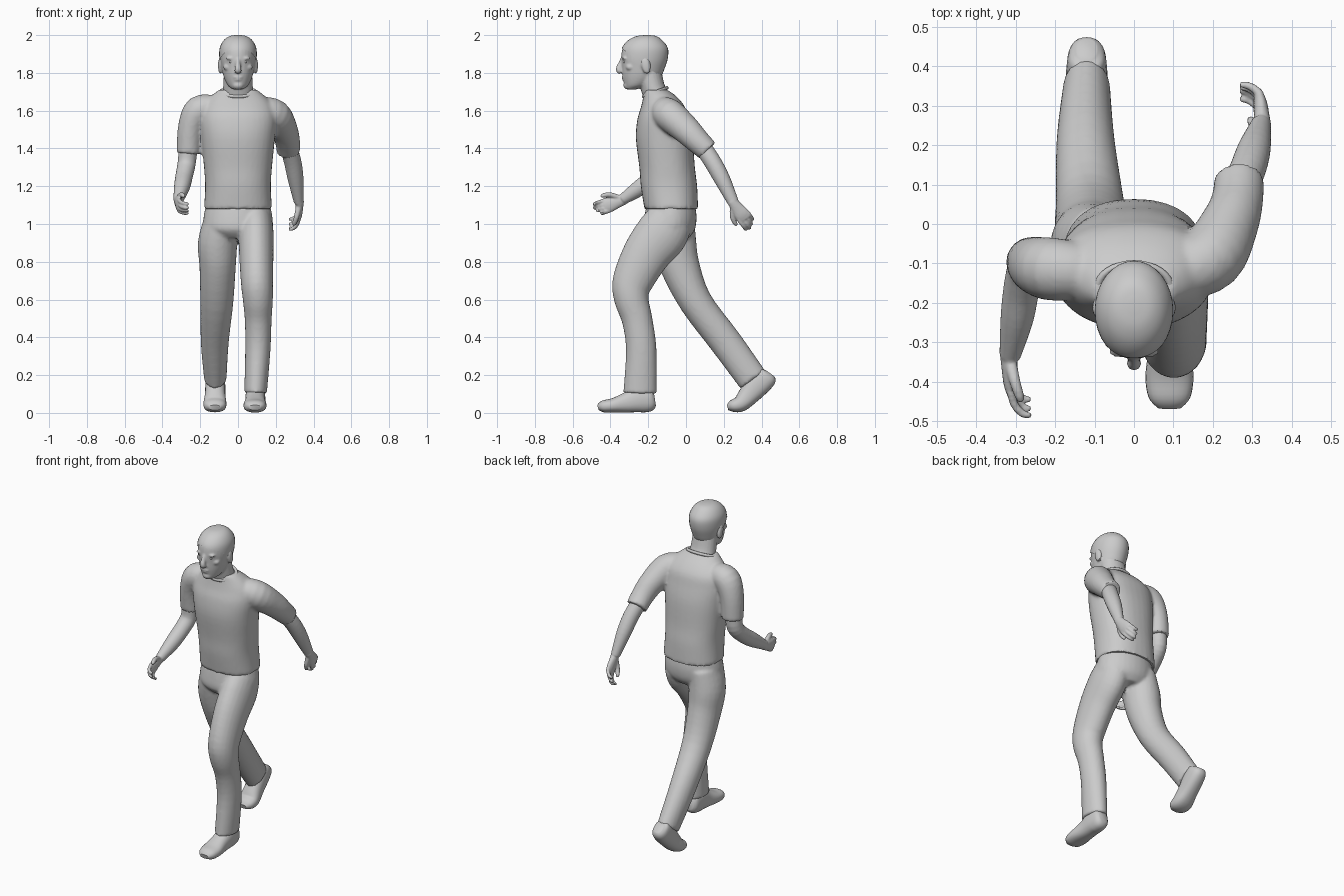
import bpy, bmesh, math
from mathutils import Vector, Matrix

X, Y, Z = Vector((1, 0, 0)), Vector((0, 1, 0)), Vector((0, 0, 1))


def smooth_rows(rows, steps):
    """Catmull-Rom interpolation of (x, y, z, radius_u, radius_v) rows."""
    r = [Vector(a) for a in rows]
    out = []
    for i in range(len(r) - 1):
        a, b, c, d = r[max(i - 1, 0)], r[i], r[i + 1], r[min(i + 2, len(r) - 1)]
        for s in range(steps):
            t = s / steps
            out.append(0.5 * (2 * b + (c - a) * t + (2 * a - 5 * b + 4 * c - d) * t ** 2
                              + (3 * b - a - 3 * c + d) * t ** 3))
    return out + [r[-1]]


def loft(bm, rows, ref=X, axis=None, power=1.0, sides=24, steps=4):
    """Skin oval rings along a path; axis fixes the ring plane."""
    rows = smooth_rows(rows, steps)
    pts = [Vector(r[:3]) for r in rows]
    rings = []
    for i, r in enumerate(rows):
        t = axis or (pts[min(i + 1, len(pts) - 1)] - pts[max(i - 1, 0)]).normalized()
        u = (ref - t * ref.dot(t)).normalized()
        v = t.cross(u)
        ring = []
        for k in range(sides):
            a = 2 * math.pi * k / sides
            c, s = math.cos(a), math.sin(a)
            c = math.copysign(abs(c) ** power, c)
            s = math.copysign(abs(s) ** power, s)
            ring.append(bm.verts.new(pts[i] + u * c * max(r[3], .002) + v * s * max(r[4], .002)))
        rings.append(ring)
    for a, b in zip(rings, rings[1:]):
        for k in range(sides):
            n = (k + 1) % sides
            bm.faces.new((a[k], a[n], b[n], b[k]))
    bm.faces.new(rings[0])
    bm.faces.new(rings[-1])


def ball(bm, loc, size, tilt=0.0):
    m = Matrix.Translation(loc) @ Matrix.Rotation(tilt, 4, 'X') @ Matrix.Diagonal((*size, 1))
    bmesh.ops.create_uvsphere(bm, u_segments=16, v_segments=10, radius=1, matrix=m)


def finish(name, bm, voxel=0, relax=3):
    """Turn the bmesh into an object, optionally fused into one skin."""
    bmesh.ops.recalc_face_normals(bm, faces=bm.faces[:])
    me = bpy.data.meshes.new(name)
    bm.to_mesh(me)
    bm.free()
    ob = bpy.data.objects.new(name, me)
    bpy.context.collection.objects.link(ob)
    bpy.ops.object.select_all(action='DESELECT')
    bpy.context.view_layer.objects.active = ob
    ob.select_set(True)
    if voxel:
        m = ob.modifiers.new("fuse", 'REMESH')
        m.mode, m.voxel_size = 'VOXEL', voxel
        s = ob.modifiers.new("relax", 'SMOOTH')
        s.factor, s.iterations = 0.5, relax
        for n in ("fuse", "relax"):
            bpy.ops.object.modifier_apply(modifier=n)
    bpy.ops.object.shade_smooth_by_angle(angle=math.radians(45))
    return ob


def hand(bm, wrist, direction, thumb_side, palm):
    """Palm, four curled fingers and a thumb in a local frame."""
    w, d, b = Vector(wrist), Vector(direction).normalized(), Vector(thumb_side)
    b = (b - d * b.dot(d)).normalized()
    n = d.cross(b)
    n = n if n.dot(Vector(palm)) > 0 else -n

    def path(rows):
        return [(*(w + d * p + b * q + n * r), e, f) for p, q, r, e, f in rows]
    loft(bm, path([(-.02, 0, 0, .026, .024), (.03, 0, 0, .034, .02), (.07, 0, .002, .041, .018),
                   (.1, 0, .006, .038, .013)]), ref=b, sides=16)
    for i in range(4):
        q, k = -.031 + .0205 * i, (.85, .97, 1.05, 1)[i]
        loft(bm, path([(.08, q, .002, .011, .011), (.115 * k, q, .01, .0105, .0105),
                       (.14 * k, q, .03, .01, .01), (.146 * k, q, .052, .007, .007)]), ref=b, sides=10)
    loft(bm, path([(.01, .02, .004, .016, .014), (.05, .048, .014, .014, .014),
                   (.085, .056, .024, .012, .012), (.1, .054, .028, .006, .006)]), ref=n, sides=10)


# shirt: torso and both sleeves
bm = bmesh.new()
loft(bm, [(0, -.078, 1.08, .18, .142), (0, -.09, 1.2, .174, .149), (0, -.1, 1.3, .18, .147),
          (0, -.115, 1.45, .195, .15), (0, -.122, 1.55, .203, .136), (0, -.122, 1.62, .19, .116),
          (0, -.138, 1.675, .145, .088), (0, -.16, 1.71, .1, .062)], axis=Z, power=.88, sides=36)
loft(bm, [(-.12, -.12, 1.61, .07, .07), (-.205, -.115, 1.6, .08, .08), (-.25, -.105, 1.51, .073, .068),
          (-.262, -.095, 1.375, .062, .063)], ref=Y)
loft(bm, [(.12, -.12, 1.6, .075, .075), (.195, -.085, 1.575, .085, .085), (.243, 0, 1.5, .076, .073),
          (.262, .06, 1.44, .066, .066), (.267, .115, 1.388, .059, .063)], ref=Y)
finish("shirt", bm, .01)

# shirt collar
bpy.ops.mesh.primitive_torus_add(major_radius=.08, minor_radius=.009, major_segments=32, minor_segments=8,
                                 location=(0, -.163, 1.698), rotation=(.35, 0, 0))
collar = bpy.context.object
collar.name = "collar"
collar.scale = (1.15, .85, 1)
bpy.ops.object.shade_smooth()

# trousers: pelvis, forward leg, trailing leg
bm = bmesh.new()
loft(bm, [(0, -.08, 1.12, .165, .125), (0, -.082, 1.04, .182, .138), (0, -.088, .97, .18, .135),
          (0, -.085, .925, .12, .1)], axis=Z, sides=32)
loft(bm, [(.09, -.085, 1.02, .09, .125), (.095, -.13, .945, .094, .138), (.097, -.21, .84, .091, .126),
          (.1, -.282, .695, .085, .108), (.105, -.289, .605, .08, .092), (.107, -.258, .49, .071, .081),
          (.105, -.237, .335, .067, .081), (.093, -.243, .105, .06, .089)])
loft(bm, [(-.09, -.075, 1.02, .09, .12), (-.108, -.06, .9, .104, .115), (-.108, -.03, .77, .096, .104),
          (-.112, .053, .585, .087, .087), (-.123, .21, .375, .074, .085),
          (-.12, .354, .176, .059, .081)])
finish("trousers", bm, .01)

# shoes
bm = bmesh.new()
loft(bm, [(.092, -.165, .075, .03, .035), (.092, -.185, .073, .047, .065), (.092, -.24, .075, .053, .073),
          (.091, -.31, .056, .053, .055), (.09, -.385, .04, .061, .038), (.09, -.44, .034, .053, .031),
          (.09, -.466, .028, .03, .014)], power=.85)
finish("front_shoe", bm)
bm = bmesh.new()
loft(bm, [(-.12, .445, .21, .025, .03), (-.12, .432, .195, .045, .056), (-.12, .392, .163, .052, .066),
          (-.121, .335, .098, .054, .056), (-.122, .29, .05, .061, .044), (-.122, .245, .036, .055, .032),
          (-.122, .22, .028, .03, .014)], power=.85)
finish("back_shoe", bm)

# arms with hands
bm = bmesh.new()
loft(bm, [(-.262, -.1, 1.42, .05, .05), (-.272, -.105, 1.32, .048, .048), (-.285, -.16, 1.255, .046, .046),
          (-.297, -.24, 1.195, .042, .044), (-.315, -.335, 1.13, .027, .029)])
hand(bm, (-.317, -.34, 1.125), (.03, -.93, -.32), (0, -.3, .95), X)
finish("forward_arm", bm, .005, 2)
bm = bmesh.new()
loft(bm, [(.262, .08, 1.42, .046, .046), (.288, .137, 1.335, .046, .046), (.305, .19, 1.24, .042, .043),
          (.322, .25, 1.115, .026, .03)])
hand(bm, (.325, .255, 1.105), (-.03, .6, -.8), (0, -.8, -.6), -X)
finish("rear_arm", bm, .005, 2)

# head, neck and face
SKULL = [(0, -.29, 1.713, .028, .03), (0, -.262, 1.735, .055, .064), (0, -.238, 1.78, .076, .098),
         (0, -.228, 1.83, .087, .112), (0, -.222, 1.88, .094, .121), (0, -.218, 1.93, .092, .117),
         (0, -.216, 1.968, .073, .088), (0, -.21, 1.989, .045, .053), (0, -.205, 1.995, .012, .014)]
bm = bmesh.new()
loft(bm, SKULL, axis=Z, sides=32)
loft(bm, [(0, -.15, 1.66, .085, .068), (0, -.175, 1.72, .079, .064), (0, -.195, 1.8, .075, .066)])
loft(bm, [(0, -.332, 1.88, .01, .012), (0, -.345, 1.85, .012, .014), (0, -.356, 1.818, .018, .016),
          (0, -.345, 1.802, .017, .012)])
ball(bm, (0, -.312, 1.735), (.03, .02, .022))
ball(bm, (0, -.328, 1.777), (.026, .013, .006))
ball(bm, (0, -.326, 1.765), (.022, .013, .007))
for s in (-1, 1):
    ball(bm, (s * .036, -.325, 1.877), (.028, .014, .009))
    ball(bm, (s * .05, -.295, 1.83), (.028, .025, .02))
    ball(bm, (s * .094, -.212, 1.838), (.012, .024, .045), .2)
finish("head", bm, .006, 3)

# eyes
bm = bmesh.new()
for s in (-1, 1):
    ball(bm, (s * .034, -.324, 1.858), (.014, .01, .007))
finish("eyes", bm)

# short hair cap, cut along the hairline
bm = bmesh.new()
loft(bm, SKULL, axis=Z, sides=32)
bmesh.ops.recalc_face_normals(bm, faces=bm.faces[:])
bm.normal_update()
for v, n in [(v, v.normal.copy()) for v in bm.verts]:
    v.co += n * .005
bmesh.ops.bisect_plane(bm, geom=bm.verts[:] + bm.edges[:] + bm.faces[:], plane_co=(0, -.335, 1.925),
                       plane_no=(0, .155, .215), clear_inner=True)
finish("hair", bm)
